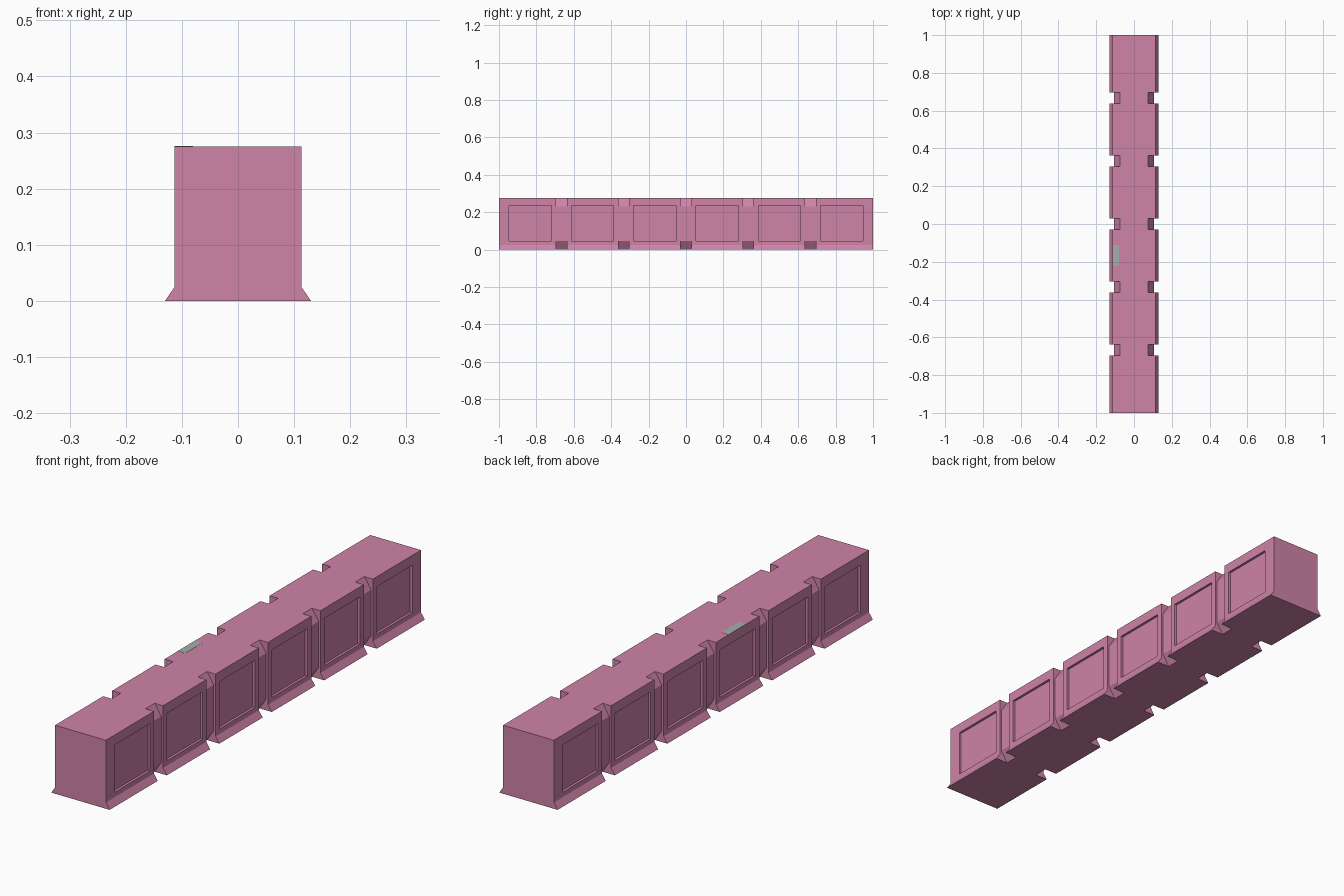
import bpy, bmesh

if "Cube" in bpy.data.objects:
    bpy.data.objects.remove(bpy.data.objects["Cube"])

PINK = (0.62, 0.23, 0.39, 1)
GREY = (0.38, 0.42, 0.40, 1)


def material(name, color):
    m = bpy.data.materials.new(name)
    m.diffuse_color = color
    m.use_nodes = True
    m.node_tree.nodes["Principled BSDF"].inputs["Base Color"].default_value = m.diffuse_color
    return m


def make_object(name, bm):
    bmesh.ops.recalc_face_normals(bm, faces=bm.faces)
    me = bpy.data.meshes.new(name)
    bm.to_mesh(me)
    bm.free()
    ob = bpy.data.objects.new(name, me)
    bpy.context.collection.objects.link(ob)
    return ob


def add_prism(bm, profile, y0, y1):
    """Extrude an (x, z) profile along y."""
    face = bm.faces.new([bm.verts.new((x, y0, z)) for x, z in profile])
    out = bmesh.ops.extrude_face_region(bm, geom=[face])
    verts = [v for v in out["geom"] if isinstance(v, bmesh.types.BMVert)]
    bmesh.ops.translate(bm, verts=verts, vec=(0, y1 - y0, 0))


# Barrier body: block with a flared foot
bm = bmesh.new()
half = [(0.13, 0), (0.113, 0.025), (0.113, 0.275)]
add_prism(bm, half + [(-x, z) for x, z in reversed(half)], -1, 1)
body = make_object("barrier_body", bm)
body.data.materials.append(material("pink", PINK))

# Cutters: shallow grooves that deepen at top and bottom, and panel recesses
groove = [(0.2, -0.015), (0.065, -0.015), (0.105, 0.045),
          (0.105, 0.23), (0.065, 0.29), (0.2, 0.29)]
panel = [(0.2, 0.045), (0.103, 0.045), (0.103, 0.235), (0.2, 0.235)]
bm = bmesh.new()
for side in (1, -1):
    for i in range(-2, 3):
        y = i * 0.333
        add_prism(bm, [(side * x, z) for x, z in groove], y - 0.029, y + 0.029)
    for i in range(6):
        y = (i - 2.5) * 0.333
        add_prism(bm, [(side * x, z) for x, z in panel], y - 0.113, y + 0.113)
cutter = make_object("groove_cutter", bm)

# Cut, bake the result and drop the helper
mod = body.modifiers.new("cut", "BOOLEAN")
mod.operation = "DIFFERENCE"
mod.solver = "EXACT"
mod.object = cutter
deps = bpy.context.evaluated_depsgraph_get()
baked = bpy.data.meshes.new_from_object(body.evaluated_get(deps))
body.modifiers.clear()
body.data = baked
bpy.data.objects.remove(cutter)

# Small flat grey plate on the top edge
bm = bmesh.new()
add_prism(bm, [(-0.113, 0.2745), (-0.08, 0.2745), (-0.08, 0.2756), (-0.113, 0.2756)],
          -0.22, -0.11)
plate = make_object("top_plate", bm)
plate.data.materials.append(material("grey", GREY))
